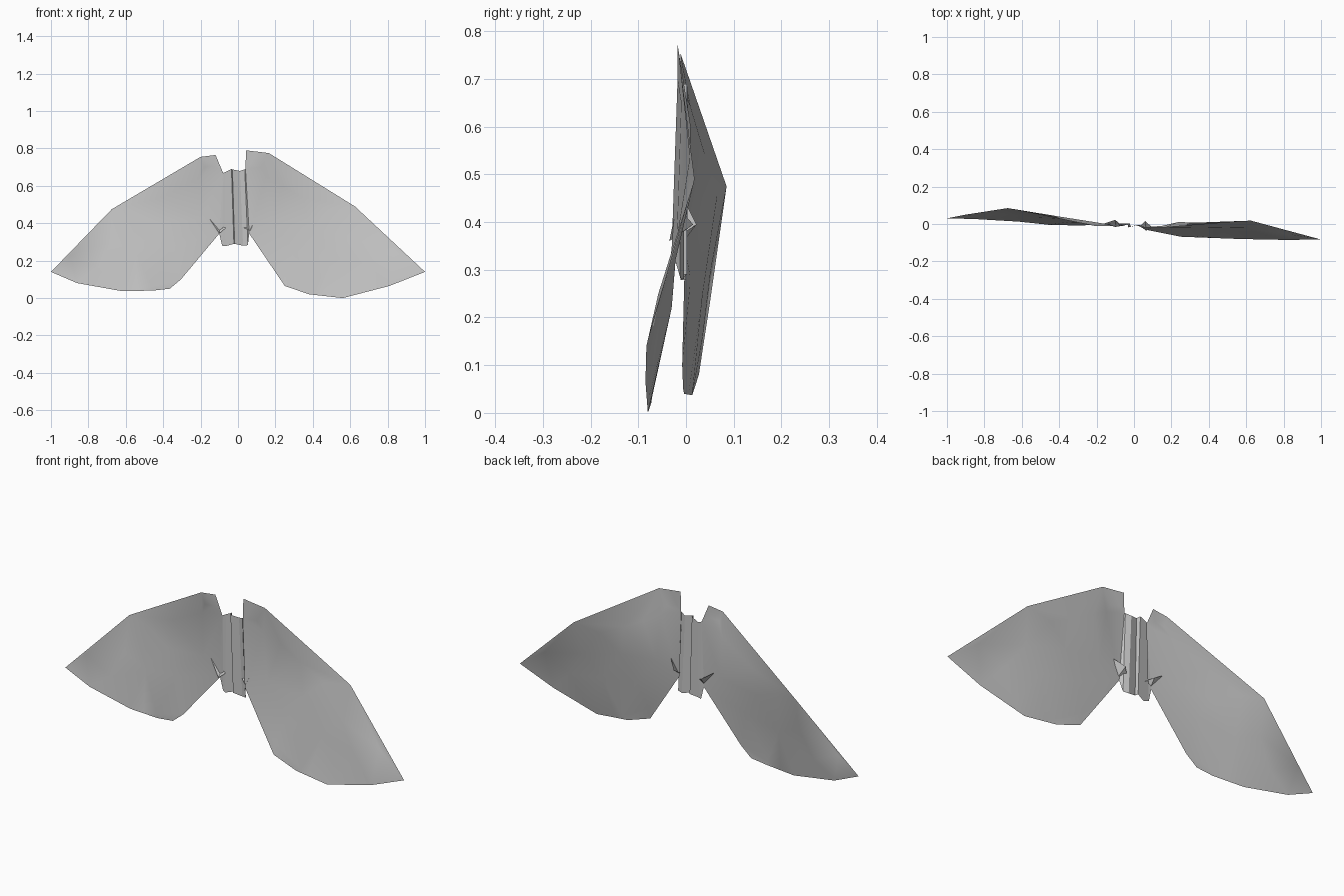
import bpy
import bmesh
from mathutils import Vector
from mathutils.geometry import delaunay_2d_cdt

# Remove the default cube only
default_cube = bpy.data.objects.get("Cube")
if default_cube:
    bpy.data.objects.remove(default_cube, do_unlink=True)

# Single flat grey material
grey = bpy.data.materials.new("plain grey")
grey.use_nodes = True
colour = (.55, .55, .55, 1)
grey.diffuse_color = colour
shader = next(n for n in grey.node_tree.nodes if n.type == "BSDF_PRINCIPLED")
shader.inputs["Base Color"].default_value = colour
shader.inputs["Roughness"].default_value = .8


def add_object(name, points, faces, smooth=True):
    """Create a thin sheet object from points and faces."""
    mesh = bpy.data.meshes.new(name + " mesh")
    mesh.from_pydata(points, [], faces)
    mesh.materials.append(grey)
    mesh.polygons.foreach_set("use_smooth", [smooth] * len(mesh.polygons))
    mesh.update()
    sheet = bpy.data.objects.new(name, mesh)
    bpy.context.collection.objects.link(sheet)
    return sheet


def membrane(name, outline, inner):
    """Fill a counter-clockwise outline, seen from the front, and let
    the inner points shape the billow of the cloth."""
    points = [Vector(p) for p in outline + inner]
    flat = [Vector((p.x, p.z)) for p in points]
    boundary = list(range(len(outline)))
    result = delaunay_2d_cdt(flat, [], [boundary], 1, 1e-5, True)
    filled, faces, sources = result[0], result[2], result[3]
    shaped = []
    for spot, source in zip(filled, sources):
        if source:
            depth = points[source[0]].y
        else:
            depth = min(points, key=lambda p: (Vector((p.x, p.z)) - spot).length).y
        shaped.append((spot.x, depth, spot.y))
    return add_object(name, shaped, faces)


def pleats(name, columns):
    """Join upright columns, each a top and a bottom point, into folds."""
    points = [p for column in columns for p in column]
    faces = [(i, i + 1, i + 3, i + 2) for i in range(0, len(points) - 2, 2)]
    return add_object(name, points, faces, smooth=False)


# Left wing: inner edge, ragged hem, tip, upper edge, then the ear
left_hem = [
    (.06, -.03, .345), (.25, -.058, .12), (.25, -.068, .065),
    (.38, -.073, .02), (.41, -.072, .035), (.45, -.074, .02),
    (.56, -.08, 0), (.62, -.077, .035), (.81, -.085, .065),
]
left_upper_edge = [
    (1, -.083, .14), (.845, -.058, .25), (.625, .018, .49),
    (.485, .008, .47), (.35, .008, .535), (.235, .01, .6), (.15, -.01, .65),
]
left_ear = [
    (.12, -.018, .7), (.165, -.018, .775), (.1, -.018, .78),
    (.043, -.018, .79), (.065, -.018, .715), (.04, -.018, .69),
]
left_billow = [
    (.18, -.018, .4), (.3, -.03, .25), (.38, -.017, .38),
    (.5, -.03, .22), (.6, -.022, .32), (.7, -.058, .18),
]
membrane("left_wing", left_hem + left_upper_edge + left_ear, left_billow)

# Right wing: ear, upper edge, tip, ragged hem
right_ear = [
    (-.08, -.012, .67), (-.13, -.012, .705), (-.12, -.012, .765),
    (-.2, -.012, .755), (-.18, -.012, .7),
]
right_upper_edge = [
    (-.21, .01, .64), (-.4, .04, .54), (-.57, .066, .46),
    (-.675, .085, .475), (-.9, .05, .23), (-1, .03, .14),
]
right_hem = [
    (-.86, .027, .08), (-.62, .013, .037), (-.54, .006, .043),
    (-.46, -.004, .06), (-.455, -.004, .04), (-.365, -.006, .05),
    (-.305, -.008, .1), (-.1, -.002, .345),
]
right_billow = [
    (-.2, .004, .42), (-.35, .01, .28), (-.42, .03, .4),
    (-.55, .035, .25), (-.68, .052, .3), (-.75, .035, .16),
]
membrane("right_wing", right_ear + right_upper_edge + right_hem, right_billow)

# Body: narrow pleats hanging between the wings
pleats("body_pleats", [
    ((-.08, -.012, .67), (-.1, -.002, .345)),
    ((-.078, -.012, .67), (-.085, 0, .28)),
    ((-.07, .004, .672), (-.065, -.012, .278)),
    ((-.035, .002, .69), (-.022, .002, .29)),
    ((-.03, -.018, .688), (-.018, -.014, .29)),
    ((.01, -.006, .68), (.027, -.004, .28)),
    ((.036, -.016, .688), (.053, -.012, .283)),
    ((.04, -.018, .69), (.06, -.03, .345)),
])

# Small folded flaps where each wing meets the body
flaps = {
    "right_flap": [(-.16, .002, .435), (-.1, .022, .395),
                   (-.065, -.01, .375), (-.1, -.016, .345)],
    "left_flap": [(.1, -.02, .435), (.06, .015, .395),
                  (.032, -.012, .375), (.065, -.035, .36)],
}
for flap_name, corners in flaps.items():
    add_object(flap_name, corners, [(0, 1, 3), (1, 2, 3)], smooth=False)
